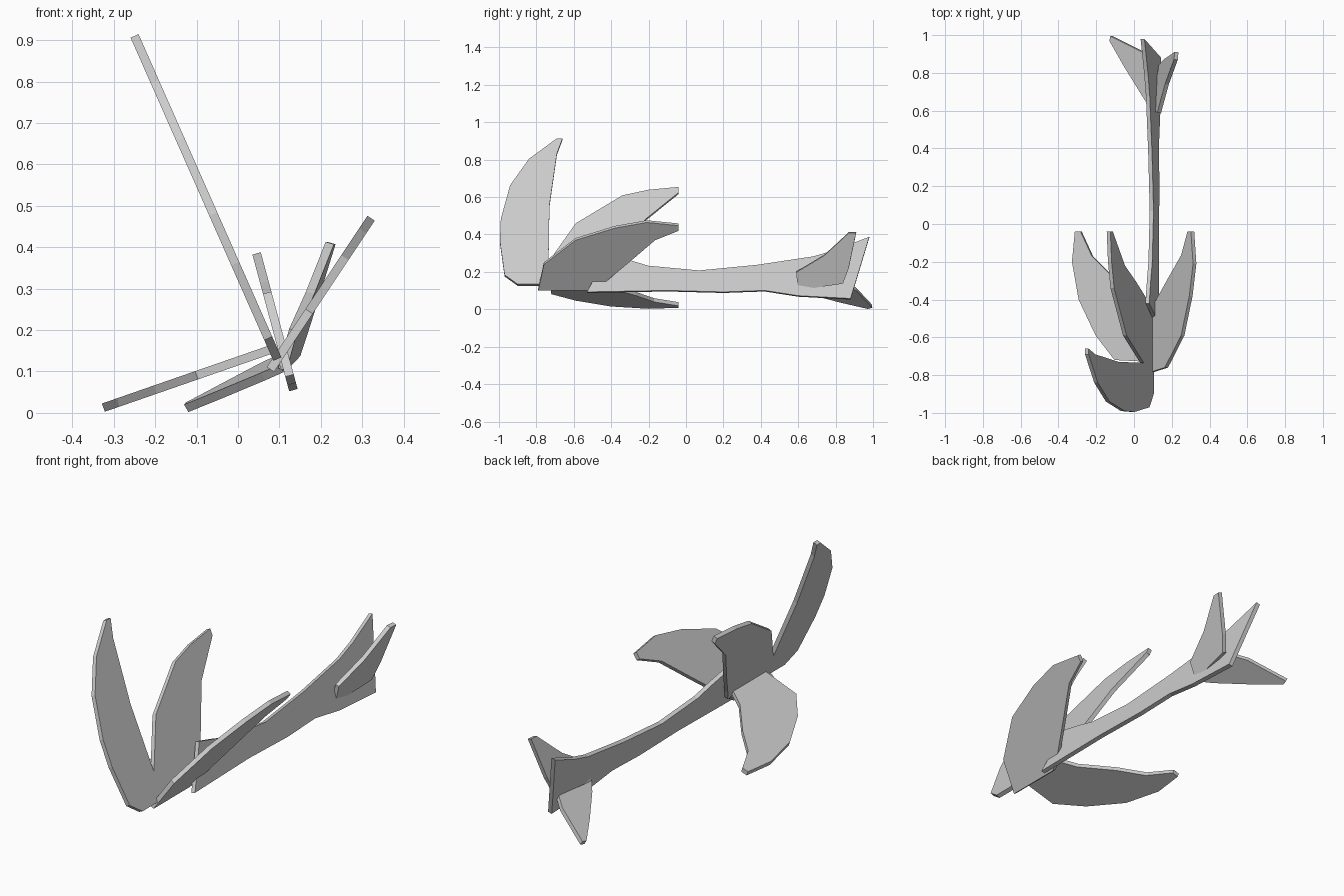
import bpy, bmesh
from mathutils import Vector

THICK = 0.021


def plate(name, solve, plane, outline):
    """Flat cut-out. solve='x': outline is (y, z), x = c + a*y + b*z.
    solve='z': outline is (y, x), z = c + a*y + b*x."""
    c, a, b = plane
    if solve == 'x':
        pts = [Vector((c + a * y + b * z, y, z)) for y, z in outline]
        n = Vector((1, -a, -b)).normalized()
    else:
        pts = [Vector((x, y, c + a * y + b * x)) for y, x in outline]
        n = Vector((-b, -a, 1)).normalized()
    bm = bmesh.new()
    face = bm.faces.new([bm.verts.new(p - n * THICK / 2) for p in pts])
    ext = bmesh.ops.extrude_face_region(bm, geom=[face])
    top = [v for v in ext['geom'] if isinstance(v, bmesh.types.BMVert)]
    bmesh.ops.translate(bm, verts=top, vec=n * THICK)
    bmesh.ops.recalc_face_normals(bm, faces=bm.faces)
    mesh = bpy.data.meshes.new(name)
    bm.to_mesh(mesh)
    bm.free()
    obj = bpy.data.objects.new(name, mesh)
    bpy.context.collection.objects.link(obj)
    return obj


# tall and short petals cut from one sheet with a notch between them
plate("double_petal", 'x', (0.1525, 0, -0.442), [
    (-0.90, 0.13), (-0.97, 0.18), (-0.995, 0.36), (-0.99, 0.48), (-0.94, 0.66),
    (-0.84, 0.80), (-0.69, 0.91), (-0.66, 0.91), (-0.69, 0.83), (-0.73, 0.55),
    (-0.735, 0.25), (-0.59, 0.455), (-0.34, 0.605), (-0.20, 0.635), (-0.04, 0.65),
    (-0.04, 0.62), (-0.22, 0.475), (-0.31, 0.335), (-0.42, 0.18), (-0.45, 0.13)])

# right side petal
plate("right_petal", 'x', (0.0084, 0, 0.666), [
    (-0.79, 0.105), (-0.76, 0.245), (-0.59, 0.375), (-0.38, 0.44), (-0.21, 0.47),
    (-0.04, 0.453), (-0.04, 0.425), (-0.165, 0.375), (-0.30, 0.26), (-0.42, 0.16),
    (-0.50, 0.105)])

# left side petal
plate("left_petal", 'z', (0.1255, 0, 0.347), [
    (-0.73, 0.085), (-0.72, -0.10), (-0.59, -0.20), (-0.40, -0.29), (-0.20, -0.325),
    (-0.04, -0.31), (-0.04, -0.28), (-0.17, -0.22), (-0.27, -0.12), (-0.42, 0.0),
    (-0.48, 0.085)])

# long stem flaring into the upright tail
plate("stem", 'x', (0.1485, 0, -0.269), [
    (-0.53, 0.09), (-0.42, 0.29), (-0.30, 0.26), (-0.20, 0.23), (0.07, 0.205),
    (0.38, 0.235), (0.68, 0.28), (0.80, 0.315), (0.98, 0.385), (0.88, 0.055),
    (0.60, 0.07), (0.42, 0.098), (0.20, 0.09), (-0.10, 0.098)])

# side tail fins
plate("right_tail_fin", 'x', (0.0183, 0.097, 0.29), [
    (0.60, 0.105), (0.59, 0.20), (0.74, 0.29), (0.80, 0.345), (0.87, 0.41),
    (0.91, 0.41), (0.87, 0.22), (0.84, 0.14)])
plate("left_tail_fin", 'z', (-0.0134, 0.10, 0.58), [
    (0.60, 0.105), (0.66, 0.06), (0.83, -0.045), (0.97, -0.125), (0.995, -0.12),
    (0.91, 0.05), (0.86, 0.105)])
